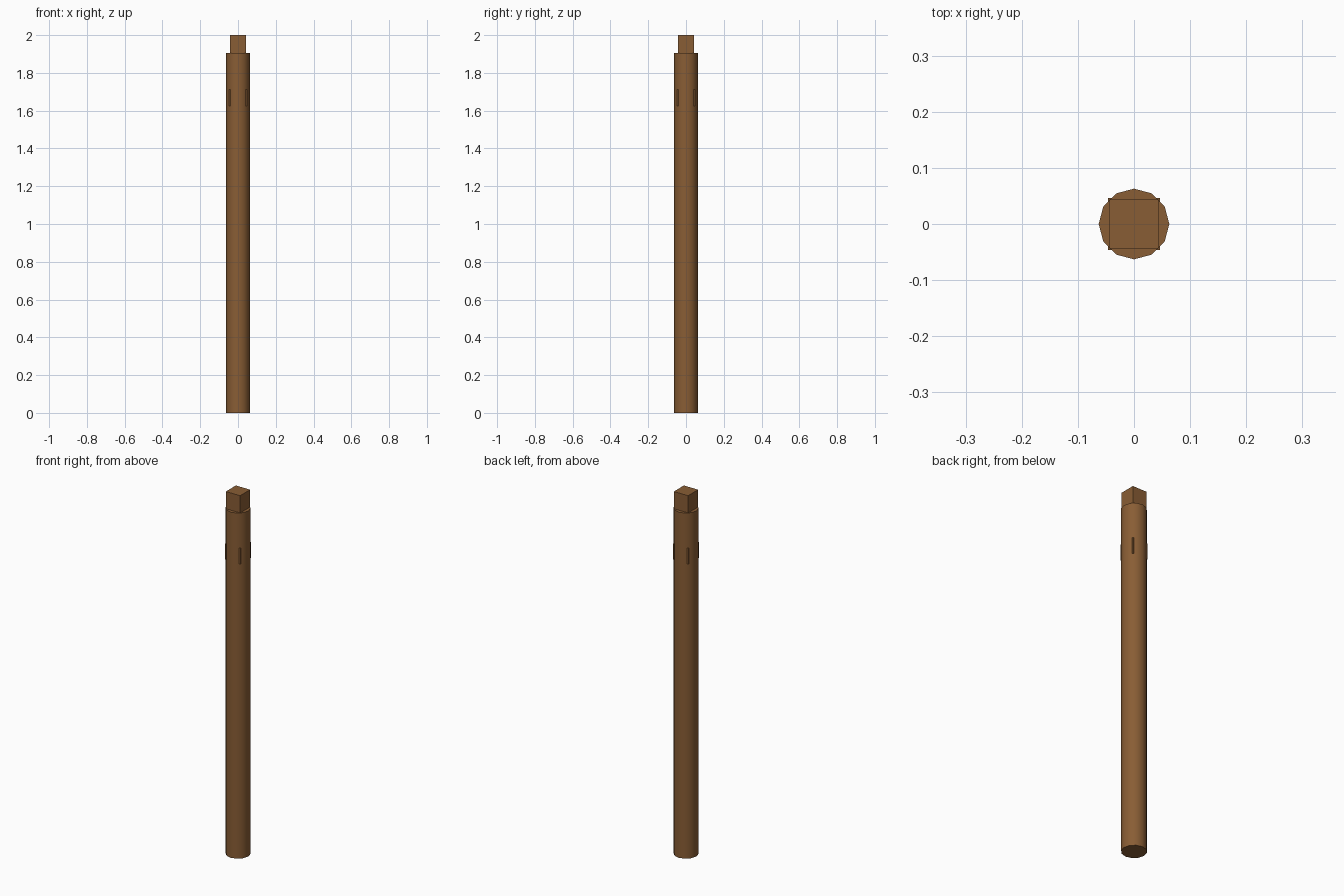
import bpy
from math import radians

if "Cube" in bpy.data.objects:
    bpy.data.objects.remove(bpy.data.objects["Cube"])

wood = bpy.data.materials.new("brown_wood")
wood.diffuse_color = (0.25, 0.11, 0.035, 1)
wood.use_nodes = True
wood.node_tree.nodes["Principled BSDF"].inputs["Base Color"].default_value = wood.diffuse_color


def box(name, half, z0, z1):
    bpy.ops.mesh.primitive_cube_add(size=1, location=(0, 0, (z0 + z1) / 2))
    o = bpy.context.object
    o.name = name
    o.scale = (2 * half, 2 * half, z1 - z0)
    bpy.ops.object.transform_apply(location=False, rotation=False, scale=True)
    o.data.materials.append(wood)
    return o


# Twelve-sided round shaft, smooth around the side
bpy.ops.mesh.primitive_cylinder_add(vertices=12, radius=0.063, depth=1.905,
                                    location=(0, 0, 0.9525))
shaft = bpy.context.object
shaft.name = "post_shaft"
shaft.data.materials.append(wood)
bpy.ops.object.shade_smooth_by_angle(angle=radians(40))

# Square tenon on top of the shaft
box("top_tenon", 0.0435, 1.905, 2.0)

# Square block whose corners just break through the shaft
box("inset_block", 0.0465, 1.625, 1.712)
